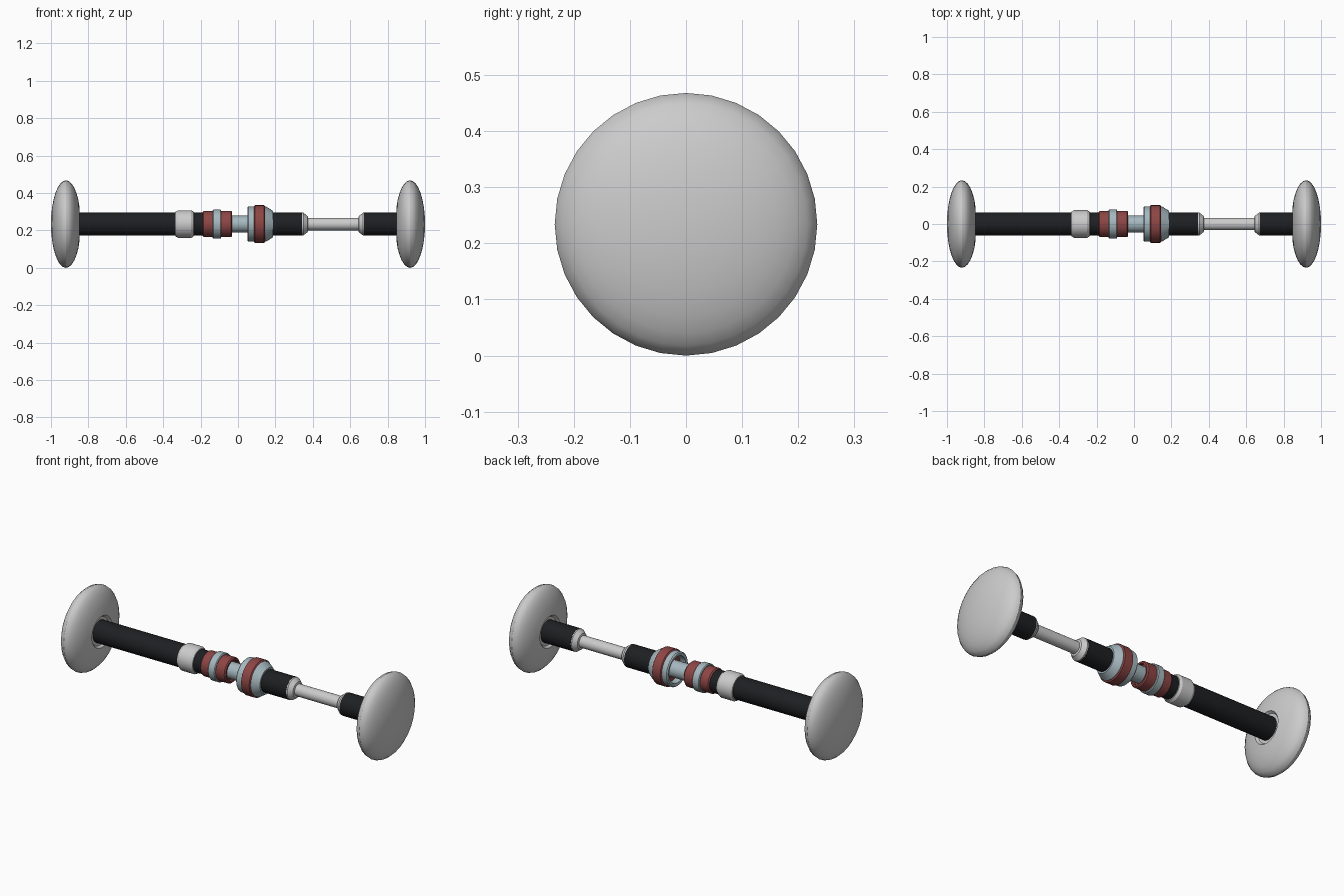
import bpy, bmesh, math

if "Cube" in bpy.data.objects:
    bpy.data.objects.remove(bpy.data.objects["Cube"])

R = 0.234          # disc radius = axis height
SEG = 32


def material(name, rgb):
    m = bpy.data.materials.new(name)
    m.diffuse_color = (*rgb, 1)
    m.use_nodes = True
    m.node_tree.nodes["Principled BSDF"].inputs["Base Color"].default_value = m.diffuse_color
    return m


BLACK = material("black_grip", (0.013, 0.014, 0.016))
RED = material("red_band", (0.27, 0.06, 0.06))
STEEL = material("blue_steel", (0.38, 0.48, 0.52))


def lathe(name, profile, mat=None, angle=30):
    """Revolve (x, radius) points about the x axis; open profiles end in caps."""
    bm = bmesh.new()
    rings = []
    for x, r in profile:
        if r < 1e-5:
            rings.append([bm.verts.new((x, 0, R))])
        else:
            rings.append([bm.verts.new((x, r * math.sin(2 * math.pi * i / SEG),
                                        R + r * math.cos(2 * math.pi * i / SEG)))
                          for i in range(SEG)])
    for a, b in zip(rings, rings[1:]):
        for i in range(SEG):
            j = (i + 1) % SEG
            quad = [a[i % len(a)], a[j % len(a)], b[j % len(b)], b[i % len(b)]]
            bm.faces.new(list(dict.fromkeys(quad)))
    for ring in (rings[0], rings[-1]):
        if len(ring) > 1:
            bm.faces.new(ring)
    bmesh.ops.recalc_face_normals(bm, faces=bm.faces)
    me = bpy.data.meshes.new(name)
    bm.to_mesh(me)
    bm.free()
    ob = bpy.data.objects.new(name, me)
    bpy.context.collection.objects.link(ob)
    if mat:
        me.materials.append(mat)
    bpy.context.view_layer.objects.active = ob
    ob.select_set(True)
    bpy.ops.object.shade_smooth_by_angle(angle=math.radians(angle))
    ob.select_set(False)
    return ob


def tube(name, x0, x1, r, mat=None, bevel=0.0):
    pts = [(x0, r), (x1, r)]
    if bevel:
        pts = [(x0, r - bevel), (x0 + bevel, r), (x1 - bevel, r), (x1, r - bevel)]
    return lathe(name, pts, mat)


# End discs: flattened spheres with a shallow socket on the inner face
for side, name in ((-1, "left_disc"), (1, "right_disc")):
    pts = []
    for k in range(17):
        t = math.pi * k / 16
        if R * math.sin(t) < 0.09 and t > math.pi / 2:
            break
        pts.append((side * (0.92 + 0.08 * math.cos(t)), R * math.sin(t)))
    pts += [(side * 0.847, 0.088), (side * 0.86, 0.078), (side * 0.862, 0)]
    pts[0] = (side * 1.0, 0)
    lathe(name, pts)

# Left grip and its collars
tube("left_grip", -0.865, -0.18, 0.062, BLACK)
lathe("grip_ring", [(-0.335, 0.06), (-0.333, 0.066), (-0.32, 0.074),
                    (-0.25, 0.074), (-0.237, 0.066), (-0.235, 0.06)])
tube("left_red_band", -0.19, -0.13, 0.069, RED, 0.006)
tube("steel_ring", -0.135, -0.09, 0.078, STEEL, 0.004)
lathe("inner_red_band", [(-0.095, 0.065), (-0.09, 0.07), (-0.037, 0.07), (-0.031, 0.064),
                         (-0.031, 0.056), (-0.045, 0.054)], RED)

# Centre shaft
tube("centre_shaft", -0.06, 0.12, 0.045, STEEL)

# Large collar, hollow on the left side
lathe("large_collar", [(0.11, 0.066), (0.053, 0.074), (0.05, 0.088), (0.056, 0.094),
                       (0.15, 0.094), (0.186, 0.071), (0.186, 0.058)], STEEL)
lathe("large_red_band", [(0.084, 0.092), (0.09, 0.101), (0.14, 0.101), (0.146, 0.092)], RED)

# Right grips, slim rod and tapered cuffs
tube("middle_grip", 0.15, 0.342, 0.062, BLACK)
tube("slim_rod", 0.34, 0.68, 0.033)
for side, name in ((-1, "left_cuff"), (1, "right_cuff")):
    c = 0.509
    lathe(name, [(c + side * 0.168, 0.061), (c + side * 0.16, 0.061),
                 (c + side * 0.137, 0.043), (c + side * 0.134, 0.033)])
tube("right_grip", 0.675, 0.865, 0.062, BLACK)
